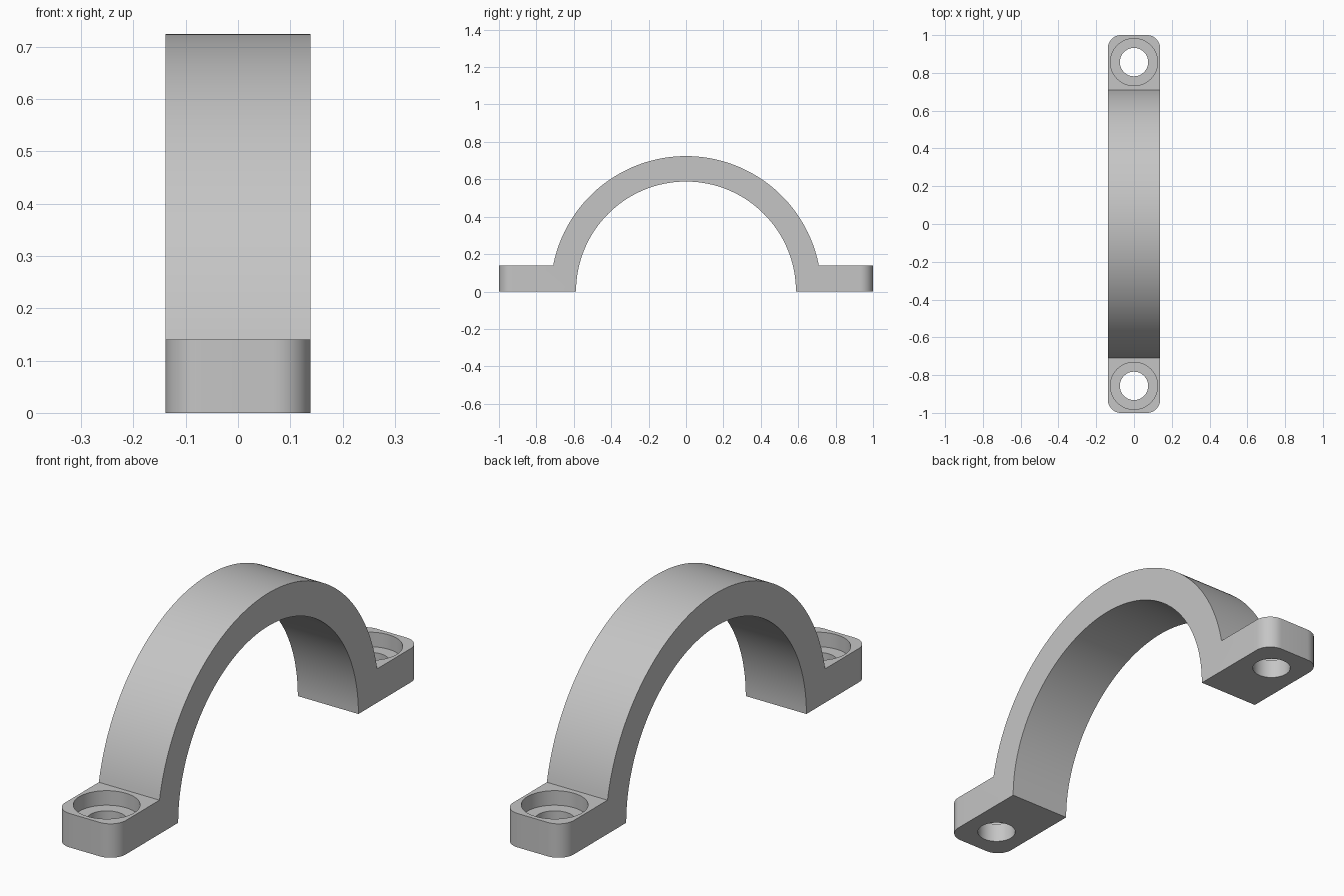
import bpy
import bmesh
from math import asin, cos, pi, radians, sin

if "Cube" in bpy.data.objects:
    bpy.data.objects.remove(bpy.data.objects["Cube"], do_unlink=True)

HALF_WIDTH = 0.1385
OUTER, INNER = 0.724, 0.588
FOOT_TOP, FOOT_END = 0.14, 1.0
CORNER = 0.07
HOLE_Y, HOLE_R = 0.857, 0.075
BORE_R, BORE_FLOOR = 0.125, 0.08
SEGMENTS = 96

grey = bpy.data.materials.new("plain_grey")
grey.use_nodes = True
colour = (0.56, 0.56, 0.56, 1)
grey.diffuse_color = colour
grey.node_tree.nodes["Principled BSDF"].inputs["Base Color"].default_value = colour


def make_object(name, bm):
    bmesh.ops.recalc_face_normals(bm, faces=bm.faces)
    mesh = bpy.data.meshes.new(name)
    bm.to_mesh(mesh)
    bm.free()
    obj = bpy.data.objects.new(name, mesh)
    bpy.context.collection.objects.link(obj)
    mesh.materials.append(grey)
    return obj


def arc(radius, start, end):
    steps = [start + (end - start) * i / SEGMENTS for i in range(SEGMENTS + 1)]
    return [(radius * cos(a), radius * sin(a)) for a in steps]


# Side profile: arch with a flat foot at each end
foot_angle = asin(FOOT_TOP / OUTER)
profile = [(FOOT_END, 0), (FOOT_END, FOOT_TOP)]
profile += arc(OUTER, foot_angle, pi - foot_angle)
profile += [(-FOOT_END, FOOT_TOP), (-FOOT_END, 0)]
profile += arc(INNER, pi, 0)

# Extrude the profile across the width
bm = bmesh.new()
side = bm.faces.new([bm.verts.new((-HALF_WIDTH, y, z)) for y, z in profile])
extruded = bmesh.ops.extrude_face_region(bm, geom=[side])["geom"]
bmesh.ops.translate(bm, vec=(2 * HALF_WIDTH, 0, 0),
                    verts=[v for v in extruded if isinstance(v, bmesh.types.BMVert)])

# Round the upright corners of both feet
corners = [e for e in bm.edges
           if all(abs(v.co.y) > FOOT_END - 0.001 for v in e.verts)
           and abs(e.verts[0].co.z - e.verts[1].co.z) > 0.1]
bmesh.ops.bevel(bm, geom=corners, offset=CORNER, segments=12, profile=0.5,
                affect='EDGES')
clamp = make_object("saddle_clamp", bm)

# Stepped cutter for the counterbored screw holes
bm = bmesh.new()
steps = [(HOLE_R, -0.1), (HOLE_R, BORE_FLOOR), (BORE_R, BORE_FLOOR), (BORE_R, 0.3)]
for y in (-HOLE_Y, HOLE_Y):
    rings = [[bm.verts.new((r * cos(2 * pi * i / 64), y + r * sin(2 * pi * i / 64), z))
              for i in range(64)] for r, z in steps]
    for low, high in zip(rings, rings[1:]):
        for i in range(64):
            j = (i + 1) % 64
            bm.faces.new((low[i], low[j], high[j], high[i]))
    bm.faces.new(rings[0])
    bm.faces.new(rings[-1])
cutter = make_object("hole_cutter", bm)
cutter.hide_render = True

# Cut the holes, then drop the cutter
cut = clamp.modifiers.new("screw_holes", 'BOOLEAN')
cut.operation = 'DIFFERENCE'
cut.solver = 'EXACT'
cut.object = cutter
bpy.ops.object.select_all(action='DESELECT')
bpy.context.view_layer.objects.active = clamp
clamp.select_set(True)
bpy.ops.object.modifier_apply(modifier=cut.name)
bpy.data.objects.remove(cutter, do_unlink=True)

# Smooth curves, crisp edges
bpy.ops.object.shade_smooth_by_angle(angle=radians(30))
